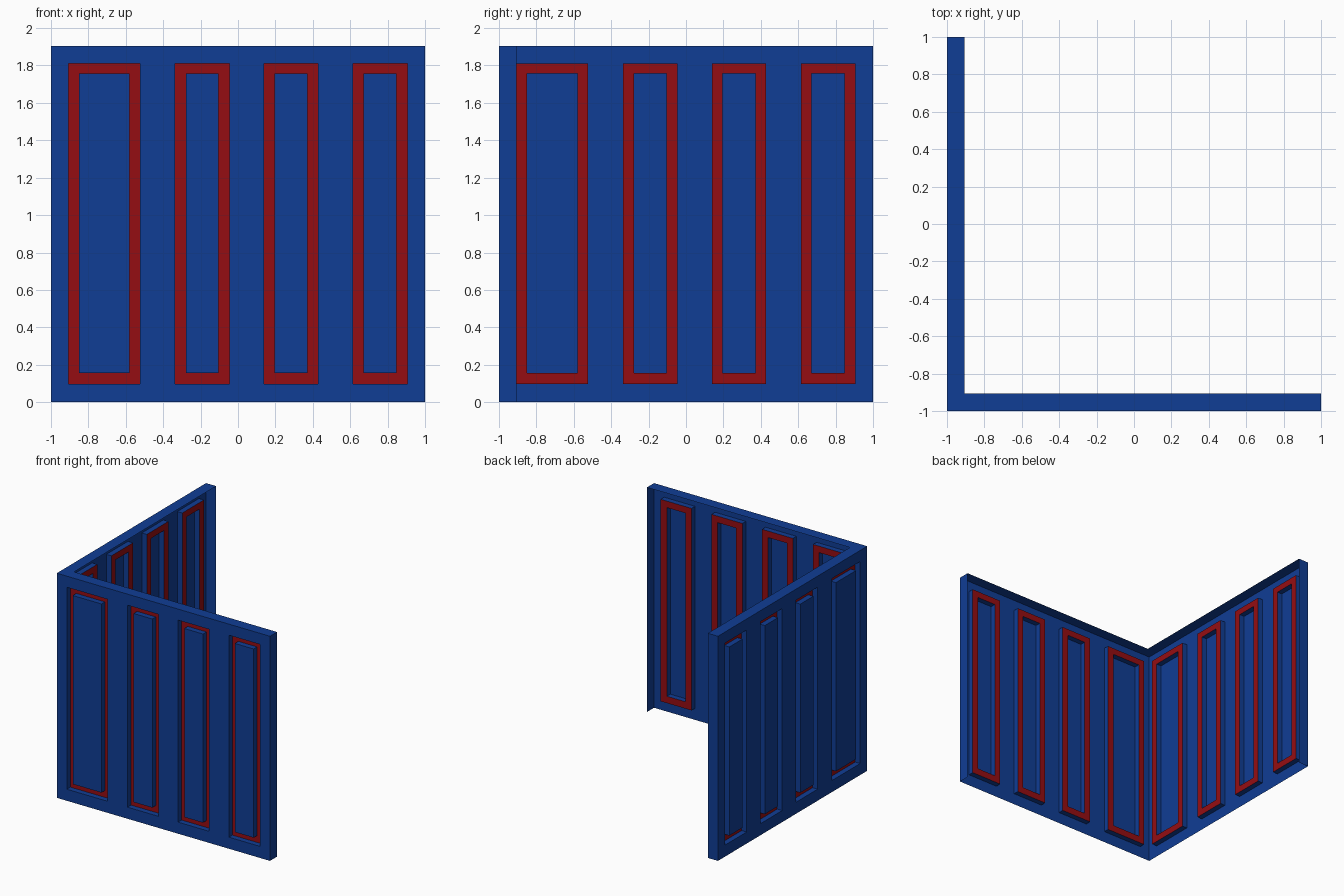
import bpy, bmesh

if "Cube" in bpy.data.objects:
    bpy.data.objects.remove(bpy.data.objects["Cube"])

T, H = 0.095, 1.905          # cap width, wall height
D = 0.047                    # groove depth
Z_OUT, Z_IN = (0.098, 1.811), (0.156, 1.756)
# bays along the wall: groove start, panel start, panel end, groove end
BAYS = [(-0.906, -0.85, -0.581, -0.525), (-0.336, -0.279, -0.104, -0.046),
        (0.139, 0.196, 0.372, 0.428), (0.615, 0.671, 0.847, 0.905)]


def material(name, rgb):
    m = bpy.data.materials.new(name)
    m.diffuse_color = (*rgb, 1)
    m.use_nodes = True
    m.node_tree.nodes["Principled BSDF"].inputs["Base Color"].default_value = m.diffuse_color
    return m


blue = material("blue_paint", (0.005, 0.047, 0.30))
red = material("red_paint", (0.30, 0.004, 0.006))


def wall(name, swap):
    """Open-backed wall skin at depth -1; swap exchanges x and y for the side wall."""
    bm = bmesh.new()

    def face(pts, mat=0):
        verts = [bm.verts.new((y, x, z) if swap else (x, y, z)) for x, y, z in pts]
        bm.faces.new(verts).material_index = mat

    def in_ring(x, z):
        for a, b, c, d in BAYS:
            outer = a < x < d and Z_OUT[0] < z < Z_OUT[1]
            inner = b < x < c and Z_IN[0] < z < Z_IN[1]
            if outer and not inner:
                return True
        return False

    xs = [-1] + [x for bay in BAYS for x in bay] + [1]
    zs = [0, Z_OUT[0], Z_IN[0], Z_IN[1], Z_OUT[1], H]

    # outer skin, with the red groove floors set back
    for x0, x1 in zip(xs, xs[1:]):
        for z0, z1 in zip(zs, zs[1:]):
            ring = in_ring((x0 + x1) / 2, (z0 + z1) / 2)
            y = -1 + D if ring else -1
            face([(x0, y, z0), (x1, y, z0), (x1, y, z1), (x0, y, z1)], int(ring))

    # blue groove sides, split to match the skin grid
    for a, b, c, d in BAYS:
        for us, ws in (([a, b, c, d], zs[1:5]), ([b, c], zs[2:4])):
            edges = []
            for w in (ws[0], ws[-1]):
                edges += [((u, w), (v, w)) for u, v in zip(us, us[1:])]
            for u in (us[0], us[-1]):
                edges += [((u, w), (u, v)) for w, v in zip(ws, ws[1:])]
            for (p, q), (r, s) in edges:
                face([(p, -1, q), (r, -1, s), (r, -1 + D, s), (p, -1 + D, q)])

    # mitred top cap and end cap
    face([(x, -1, H) for x in xs] + [(1, -1 + T, H), (-1 + T, -1 + T, H)])
    face([(1, -1, z) for z in zs] + [(1, -1 + T, H), (1, -1 + T, 0)])

    bmesh.ops.remove_doubles(bm, verts=bm.verts, dist=1e-4)
    bmesh.ops.recalc_face_normals(bm, faces=bm.faces)
    bm.normal_update()
    top = max(bm.faces, key=lambda f: f.calc_center_median().z)
    if top.normal.z < 0:
        bmesh.ops.reverse_faces(bm, faces=bm.faces)

    mesh = bpy.data.meshes.new(name)
    bm.to_mesh(mesh)
    bm.free()
    mesh.materials.append(blue)
    mesh.materials.append(red)
    obj = bpy.data.objects.new(name, mesh)
    bpy.context.collection.objects.link(obj)
    return obj


wall("front_wall", False)
wall("left_wall", True)
